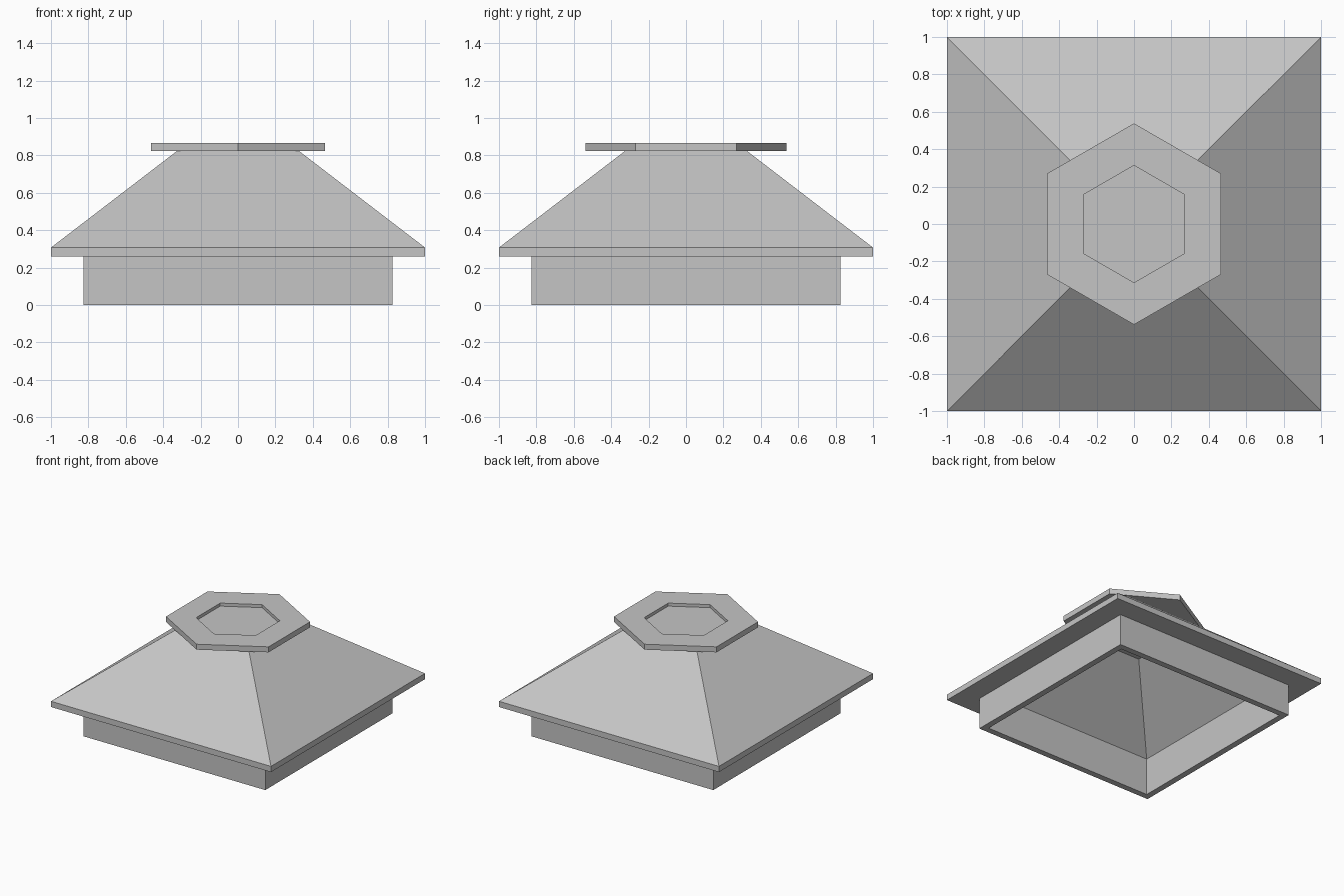
import bpy, bmesh, math

cube = bpy.data.objects.get("Cube")
if cube:
    bpy.data.objects.remove(cube, do_unlink=True)

# One plain grey for the whole model
grey = bpy.data.materials.new("stone_grey")
grey.use_nodes = True
colour = (0.56, 0.56, 0.56, 1)
grey.diffuse_color = colour
bsdf = next(n for n in grey.node_tree.nodes if n.type == 'BSDF_PRINCIPLED')
bsdf.inputs["Base Color"].default_value = colour


def loft(name, profile, sides, turn, caps):
    """Sweep (radius, height) points around z as flat-sided rings."""
    bm = bmesh.new()
    rings = []
    for radius, z in profile:
        angles = [turn + math.tau * i / sides for i in range(sides)]
        rings.append([bm.verts.new((radius * math.cos(a), radius * math.sin(a), z))
                      for a in angles])
    for low, high in zip(rings, rings[1:]):
        for i in range(sides):
            j = (i + 1) % sides
            bm.faces.new((low[i], low[j], high[j], high[i]))
    if caps:
        bm.faces.new(rings[0][::-1])
        bm.faces.new(rings[-1])
    mesh = bpy.data.meshes.new(name)
    bm.to_mesh(mesh)
    bm.free()
    mesh.materials.append(grey)
    obj = bpy.data.objects.new(name, mesh)
    bpy.context.collection.objects.link(obj)
    return obj


def square(name, profile, caps):
    """Square loft whose profile gives half widths."""
    corners = [(half * math.sqrt(2), z) for half, z in profile]
    return loft(name, corners, 4, math.pi / 4, caps)


EAVE, LIP, INNER, OUTER = 0.26, 0.307, 0.777, 0.827

# Square wall frame, open through the middle
square("base_wall", [(INNER, EAVE), (INNER, 0), (OUTER, 0), (OUTER, EAVE)], False)

# Hollow sloping roof: ceiling, soffit, eave lip and outer slope
square("roof", [(0.29, 0.78), (INNER, LIP), (INNER, EAVE),
                (1, EAVE), (1, LIP), (0.32, 0.828)], True)

# Hexagonal cap plate with a shallow recess
loft("hexagonal_cap", [(0.538, 0.822), (0.538, 0.867),
                       (0.313, 0.867), (0.313, 0.842)], 6, math.pi / 2, True)
